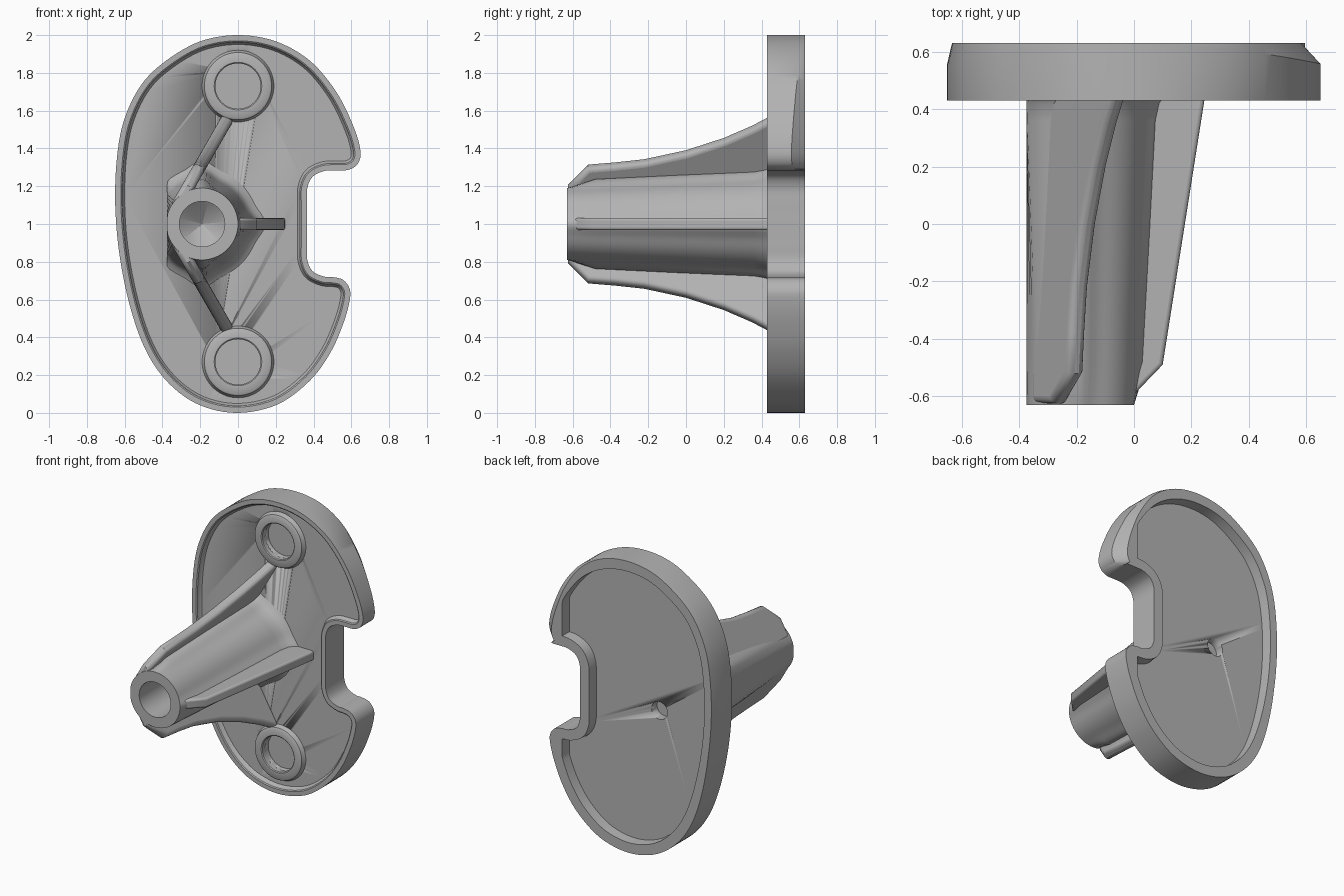
import bpy, bmesh, math
from mathutils import Vector

cube = bpy.data.objects.get("Cube")
if cube:
    bpy.data.objects.remove(cube, do_unlink=True)

grey = bpy.data.materials.new("plain_grey")
grey.use_nodes = True
grey.diffuse_color = (0.45, 0.45, 0.45, 1)
grey.node_tree.nodes["Principled BSDF"].inputs["Base Color"].default_value = (0.45, 0.45, 0.45, 1)


def finish(name, bm, angle=35):
    bmesh.ops.remove_doubles(bm, verts=bm.verts, dist=0.0008)
    bmesh.ops.recalc_face_normals(bm, faces=bm.faces)
    mesh = bpy.data.meshes.new(name)
    bm.to_mesh(mesh)
    bm.free()
    obj = bpy.data.objects.new(name, mesh)
    bpy.context.collection.objects.link(obj)
    mesh.materials.append(grey)
    bpy.ops.object.select_all(action='DESELECT')
    obj.select_set(True)
    bpy.context.view_layer.objects.active = obj
    bpy.ops.object.shade_smooth_by_angle(angle=math.radians(angle))
    return obj


def skin(bm, rings, closed=False, caps=False):
    """Join equal-length rings of points with quads."""
    loops = [[bm.verts.new(p) for p in ring] for ring in rings]
    pairs = list(zip(loops, loops[1:]))
    if closed:
        pairs.append((loops[-1], loops[0]))
    for a, b in pairs:
        for i in range(len(a)):
            j = (i + 1) % len(a)
            bm.faces.new((a[i], a[j], b[j], b[i]))
    if caps:
        bm.faces.new(loops[0])
        bm.faces.new(loops[-1])


def lathe(name, profile, cx, cz, closed=False, caps=False, shape=None, n=72):
    """Turn (radius, y) points about an axis along y."""
    rings = []
    for r, y in profile:
        ring = []
        for k in range(n):
            t = math.tau * k / n
            q = shape(r, y, t) if shape else r
            x = cx + q * math.cos(t)
            if shape:
                x = max(x, -0.375)
            ring.append((x, y, cz + q * math.sin(t)))
        rings.append(ring)
    bm = bmesh.new()
    skin(bm, rings, closed, caps)
    return finish(name, bm)


def spline(points, steps=6):
    out, n = [], len(points)
    for i in range(n):
        a, b, c, d = (Vector(points[(i + k) % n]) for k in (-1, 0, 1, 2))
        for s in range(steps):
            t = s / steps
            out.append(0.5 * (2 * b + (c - a) * t + (2 * a - 5 * b + 4 * c - d) * t * t
                              + (3 * b - a - 3 * c + d) * t ** 3))
    return out


# Plate outline, clockwise from the top
outline = spline([
    (0, 2), (.2, 1.967), (.38, 1.865), (.52, 1.7), (.61, 1.52), (.648, 1.39),
    (.635, 1.32), (.585, 1.287), (.52, 1.284), (.455, 1.28), (.395, 1.25),
    (.367, 1.19), (.365, 1.11), (.365, 1), (.365, .89), (.367, .81),
    (.395, .75), (.455, .722), (.5, .719), (.555, .705), (.59, .66),
    (.592, .6), (.56, .48), (.49, .32), (.38, .17), (.21, .045), (0, 0),
    (-.2, .04), (-.36, .15), (-.48, .315), (-.565, .54), (-.625, .82),
    (-.65, 1.1), (-.64, 1.36), (-.6, 1.56), (-.51, 1.74), (-.38, 1.865), (-.2, 1.967)])


def inset(dist):
    out, n = [], len(outline)
    for i, p in enumerate(outline):
        t = (outline[(i + 1) % n] - outline[i - 1]).normalized()
        out.append(p + Vector((t.y, -t.x)) * dist)
    return out


def flat(points, y, limit=9):
    return [(min(p.x, limit), y, p.y) for p in points]


def cut_depth(p):
    """Depth of the sloped back edge, growing to the sides."""
    if p.x > 0 and p.y < 1.29:
        return 0
    return 0.065 * (p.x / 0.64) ** 2 * min(1, max(0, (p.y - 0.2) / 0.6))


# Plate: shallow front tray, outer wall, sloped back edge, back pocket
wall_back, rim_back = [], []
for p in outline:
    d = cut_depth(p)
    wall_back.append((p.x, 0.625 - d, p.y))
    rim_back.append((p.x - (d if p.x > 0 else -0.25 * d), 0.63, p.y))
bm = bmesh.new()
skin(bm, [
    flat(inset(.05), .465), flat(inset(.042), .455), flat(inset(.037), .435),
    flat(inset(.03), .43), flat(inset(0), .43),
    wall_back, rim_back,
    flat(inset(.07), .63, .5), flat(inset(.075), .56, .495)], caps=True)
plate = finish("plate", bm)

# Blind holes in the plate: two screw seats and a pilot hole at the back
cutters = [lathe("screw_seat_cutter", [(.12, .4), (.12, .5)], 0, z, caps=True) for z in (.27, 1.73)]
cutters.append(lathe("pilot_hole_cutter", [(.06, .5), (.06, .7)], -.19, 1, caps=True, n=40))
for c in cutters:
    c.hide_render = True
    c.hide_set(True)
    cut = plate.modifiers.new("hole", 'BOOLEAN')
    cut.operation = 'DIFFERENCE'
    cut.solver = 'EXACT'
    cut.object = c

# Raised rings round the screw seats
for name, z in (("lower_screw_boss", .27), ("upper_screw_boss", 1.73)):
    lathe(name, [(.12, .475), (.12, .436), (.126, .431), (.168, .431), (.178, .437),
                 (.184, .455), (.196, .475)], 0, z, closed=True)


# Tapered hollow post, swelling where the ribs meet it, flat on its right flank
def swell(r, y, t):
    if r < 0.185:
        return r
    grow = min(1, max(0, (y + 0.63) / 0.15))
    bump = 0
    for rib in (0, math.radians(90), math.radians(-90)):
        a = (t - rib + math.pi) % math.tau - math.pi
        bump += math.exp(-(a / 0.22) ** 2)
    return r + 0.04 * grow * bump


lathe("post", [(.001, 0), (.12, -.1), (.12, -.63), (.19, -.63), (.197, -.48), (.238, .36),
               (.25, .42), (.268, .45), (.3, .468)], -.19, 1, shape=swell)


# Ribs: a side profile of (reach, y) given thickness and rounded edges
def rib(name, profile, origin, angle, half=.033):
    u = Vector((math.cos(angle), 0, math.sin(angle)))
    side = Vector((-u.z, 0, u.x)) * half
    rings = [[Vector((origin[0], y, origin[1])) + u * s + side * k for s, y in profile]
             for k in (-1, 1)]
    bm = bmesh.new()
    skin(bm, rings, caps=True)
    obj = finish(name, bm)
    bevel = obj.modifiers.new("round", 'BEVEL')
    bevel.width = .024
    bevel.segments = 4
    bevel.limit_method = 'ANGLE'
    bevel.angle_limit = math.radians(60)


long_rib = [(0, .48), (0, -.625), (.14, -.625), (.262, -.52), (.275, -.38), (.295, -.22),
            (.35, 0), (.425, .2), (.5, .35), (.555, .44), (.575, .48)]
rib("upper_rib", long_rib, (-.331, 1.08), math.radians(60))
rib("lower_rib", long_rib, (-.331, .92), math.radians(-60))
rib("side_rib", [(0, .48), (0, -.625), (.02, -.625), (.15, -.49), (.295, .43), (.3, .48)],
    (-.05, 1), 0)
